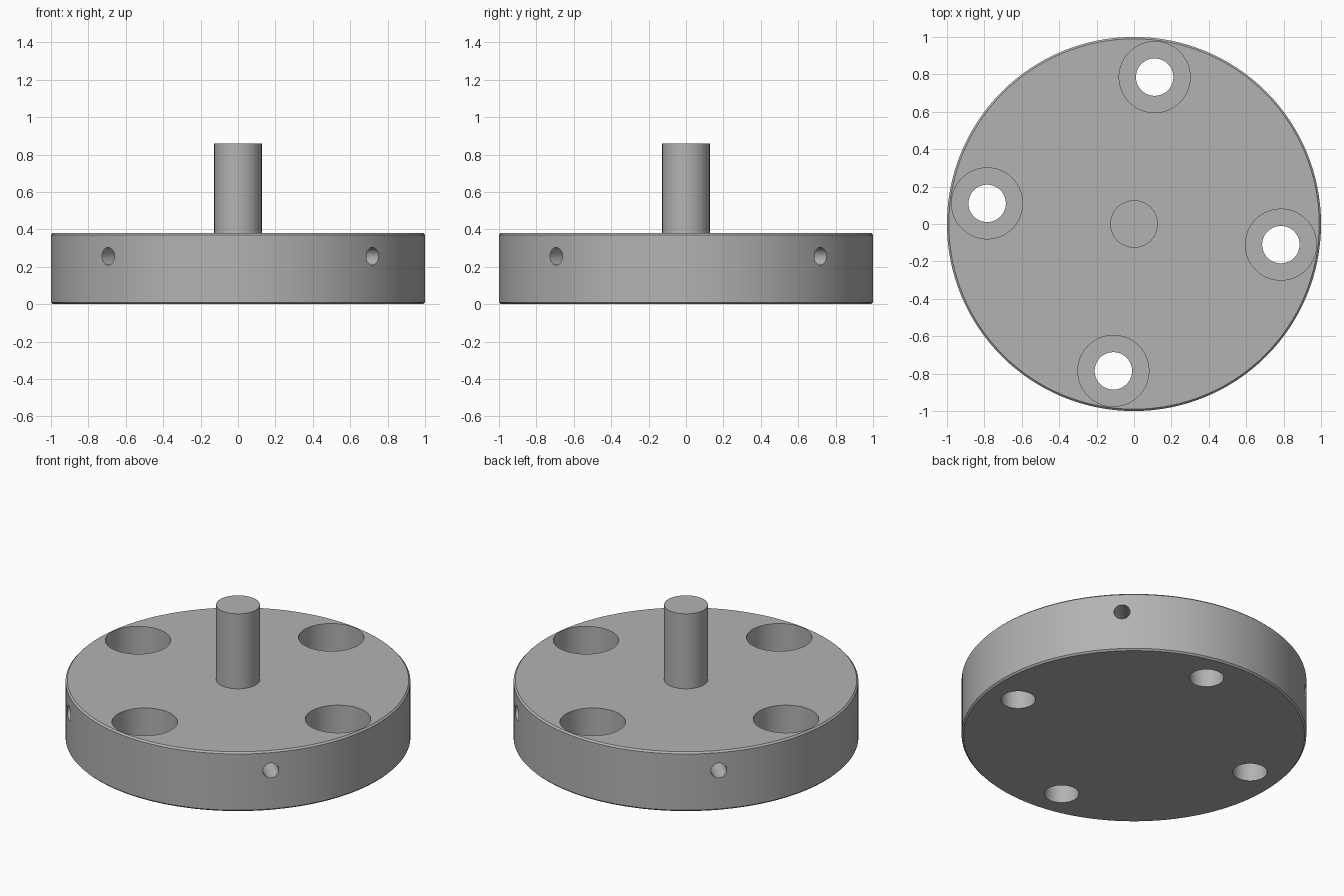
import bpy
from math import radians, cos, sin, pi

if "Cube" in bpy.data.objects:
    bpy.data.objects.remove(bpy.data.objects["Cube"], do_unlink=True)

DISC_HEIGHT = 0.38
POST_TOP = 0.86
BOLT_CIRCLE = 0.793
FLOOR_Z = 0.16          # shoulder of the counterbores

grey = bpy.data.materials.new("machined grey")
grey.use_nodes = True
COLOUR = (0.45, 0.45, 0.45, 1)
grey.diffuse_color = COLOUR
grey.node_tree.nodes["Principled BSDF"].inputs["Base Color"].default_value = COLOUR


def cylinder(name, radius, depth, location, rotation=(0, 0, 0), sides=64):
    bpy.ops.mesh.primitive_cylinder_add(vertices=sides, radius=radius, depth=depth,
                                        location=location, rotation=rotation)
    obj = bpy.context.object
    obj.name = name
    obj.data.materials.append(grey)
    return obj


def apply_modifier(obj, modifier):
    bpy.ops.object.select_all(action="DESELECT")
    obj.select_set(True)
    bpy.context.view_layer.objects.active = obj
    bpy.ops.object.modifier_apply(modifier=modifier.name)


def cut(obj, cutter):
    cutter.hide_render = True
    boolean = obj.modifiers.new("cut", "BOOLEAN")
    boolean.operation = "DIFFERENCE"
    boolean.solver = "EXACT"
    boolean.object = cutter
    apply_modifier(obj, boolean)
    bpy.data.objects.remove(cutter, do_unlink=True)


def smooth(obj):
    bpy.ops.object.select_all(action="DESELECT")
    obj.select_set(True)
    bpy.context.view_layer.objects.active = obj
    bpy.ops.object.shade_smooth_by_angle(angle=radians(30))


# Round base with chamfered rims
base = cylinder("base_disc", 1, DISC_HEIGHT, (0, 0, DISC_HEIGHT / 2), sides=128)
chamfer = base.modifiers.new("chamfer", "BEVEL")
chamfer.width = 0.01
chamfer.segments = 1
chamfer.limit_method = "ANGLE"
chamfer.angle_limit = radians(40)
apply_modifier(base, chamfer)

for quarter in range(4):
    # Counterbored bolt hole
    angle = radians(-8) + quarter * pi / 2
    x, y = BOLT_CIRCLE * cos(angle), BOLT_CIRCLE * sin(angle)
    cut(base, cylinder("bolt_hole_cutter", 0.1, 1, (x, y, 0.2)))
    cut(base, cylinder("counterbore_cutter", 0.19, 0.5, (x, y, FLOOR_Z + 0.25)))

    # Radial hole in the rim
    angle = radians(-44) + quarter * pi / 2
    cut(base, cylinder("rim_hole_cutter", 0.047, 0.5,
                       (0.85 * cos(angle), 0.85 * sin(angle), 0.256),
                       (0, pi / 2, angle), sides=32))
smooth(base)

# Central post
post = cylinder("center_post", 0.127, POST_TOP - DISC_HEIGHT + 0.02,
                (0, 0, (POST_TOP + DISC_HEIGHT - 0.02) / 2))
smooth(post)
